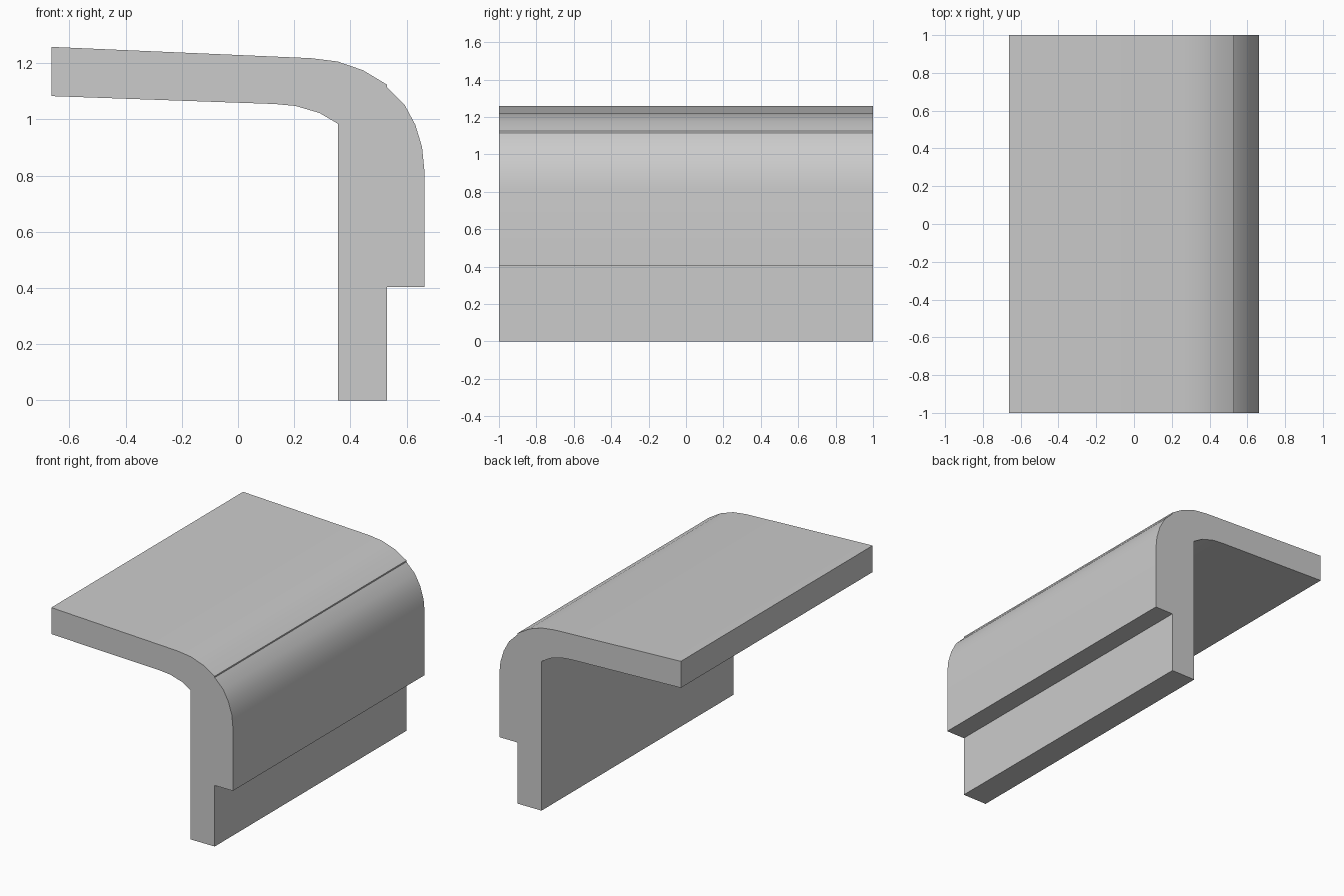
import bpy
import bmesh
from math import cos, sin, radians
from mathutils import Vector

if "Cube" in bpy.data.objects:
    bpy.data.objects.remove(bpy.data.objects["Cube"], do_unlink=True)

HALF_LENGTH = 1.0

grey = bpy.data.materials.new("plain grey")
grey.use_nodes = True
colour = (0.6, 0.6, 0.6, 1)
grey.diffuse_color = colour
grey.node_tree.nodes["Principled BSDF"].inputs["Base Color"].default_value = colour


def arc(cx, cz, radius, start, end, steps):
    """Points on an arc in the xz plane, angles in degrees."""
    angles = [radians(start + (end - start) * i / steps) for i in range(steps + 1)]
    return [(cx + radius * cos(a), cz + radius * sin(a)) for a in angles]


def extrude_profile(name, profile):
    """Sweep a closed xz profile along y and shade its curves smooth."""
    bm = bmesh.new()
    face = bm.faces.new([bm.verts.new((x, -HALF_LENGTH, z)) for x, z in profile])
    new = bmesh.ops.extrude_face_region(bm, geom=[face])["geom"]
    bmesh.ops.translate(bm, vec=Vector((0, 2 * HALF_LENGTH, 0)),
                        verts=[v for v in new if isinstance(v, bmesh.types.BMVert)])
    bmesh.ops.recalc_face_normals(bm, faces=bm.faces)
    mesh = bpy.data.meshes.new(name)
    bm.to_mesh(mesh)
    bm.free()
    mesh.materials.append(grey)
    obj = bpy.data.objects.new(name, mesh)
    bpy.context.collection.objects.link(obj)
    bpy.ops.object.select_all(action="DESELECT")
    obj.select_set(True)
    bpy.context.view_layer.objects.active = obj
    bpy.ops.object.shade_smooth_by_angle(angle=radians(30))


# Sloping top slab, down to the small lip over the front bend
top = [(-0.663, 1.258), (0.26, 1.218), (0.355, 1.206), (0.445, 1.175), (0.53, 1.124)]
# Rounded outer bend, ending in the overhanging front face
bend = arc(0.243, 0.82, 0.42, 45, 0, 4)
bend[0] = (0.53, 1.115)
# Rebated foot of the upright
foot = [(0.663, 0.403), (0.53, 0.403), (0.53, 0), (0.355, 0)]
# Inner curve and sloping underside
underside = [(0.355, 0.985), (0.29, 1.023), (0.205, 1.048), (0.13, 1.055), (-0.663, 1.083)]

extrude_profile("stair_nosing", top + bend + foot + underside)
